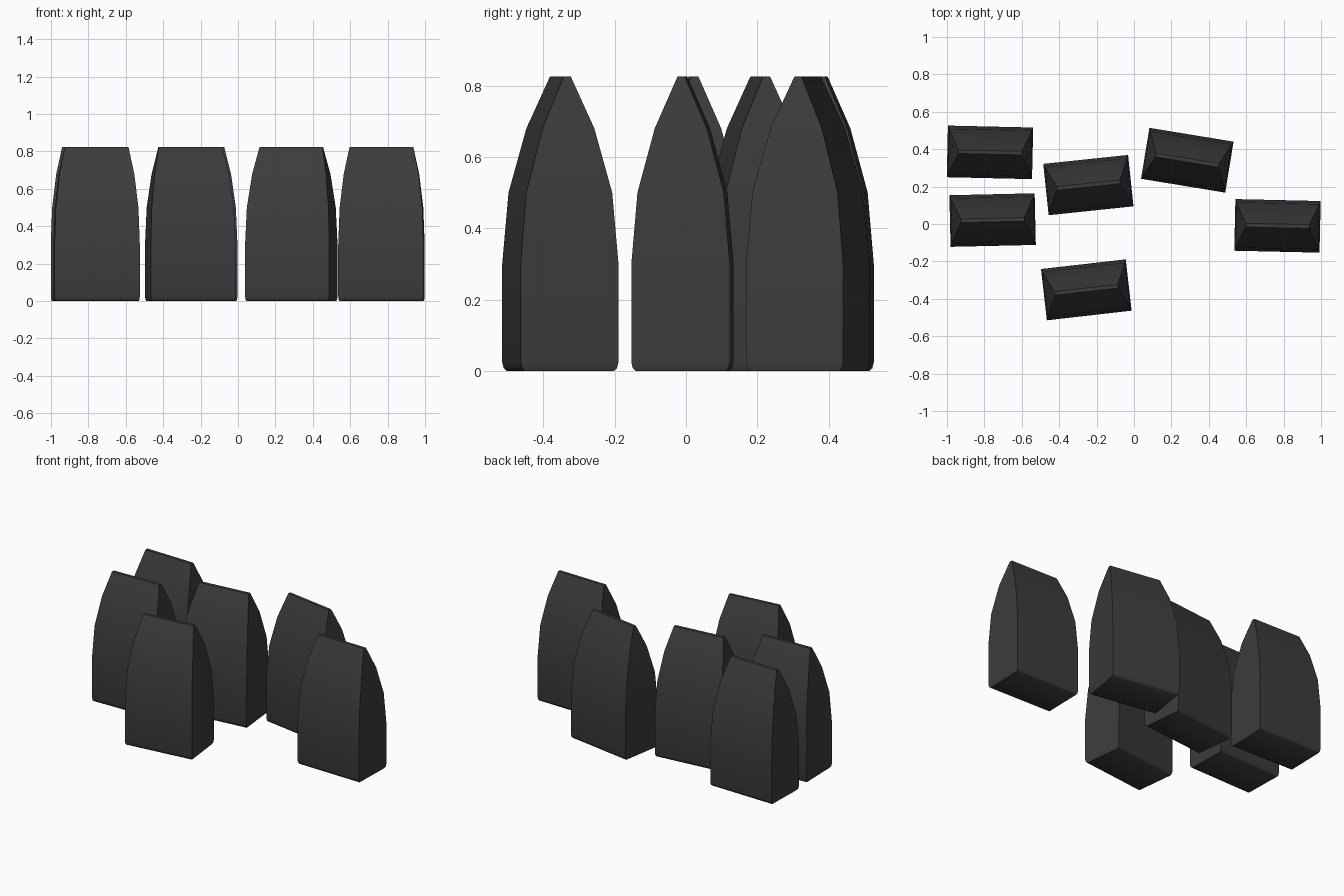
import bpy, bmesh
from math import radians

# Remove the default cube
cube = bpy.data.objects.get("Cube")
if cube:
    bpy.data.objects.remove(cube, do_unlink=True)

# Single dark stone colour
stone = bpy.data.materials.new("dark grey stone")
stone.use_nodes = True
colour = (0.045, 0.045, 0.045, 1)
stone.diffuse_color = colour
stone.node_tree.nodes["Principled BSDF"].inputs["Base Color"].default_value = colour

# Tapering cross-sections: half width, half depth, height
SECTIONS = [(0.222, 0.125, 0.0), (0.226, 0.134, 0.008), (0.228, 0.138, 0.025),
            (0.228, 0.138, 0.3), (0.221, 0.121, 0.5),
            (0.200, 0.073, 0.68), (0.170, 0.010, 0.825)]


def tapered_block(name, x, y, turn):
    bm = bmesh.new()
    rings = [[bm.verts.new((sx * w, sy * d, z))
              for sx, sy in ((-1, -1), (1, -1), (1, 1), (-1, 1))]
             for w, d, z in SECTIONS]
    for low, high in zip(rings, rings[1:]):
        for i in range(4):
            j = (i + 1) % 4
            bm.faces.new((low[i], low[j], high[j], high[i]))
    bm.faces.new(rings[0][::-1])
    bm.faces.new(rings[-1])
    mesh = bpy.data.meshes.new(name)
    bm.to_mesh(mesh)
    bm.free()
    mesh.materials.append(stone)
    obj = bpy.data.objects.new(name, mesh)
    bpy.context.collection.objects.link(obj)
    obj.location = (x, y, 0)
    obj.rotation_euler.z = radians(turn)
    # Smooth along the curved taper, crisp at the corners
    bpy.ops.object.select_all(action="DESELECT")
    obj.select_set(True)
    bpy.context.view_layer.objects.active = obj
    bpy.ops.object.shade_smooth_by_angle(angle=radians(60))


# The scattered group of blocks: x, y, turn in degrees
PLACES = {
    "back_right_block": (-0.77, 0.383, -1.3),
    "right_block": (-0.756, 0.021, 1.3),
    "centre_block": (-0.244, 0.208, 6),
    "front_block": (-0.255, -0.352, 6.5),
    "back_left_block": (0.285, 0.341, -9.3),
    "left_block": (0.767, -0.01, -1.3),
}
for name, place in PLACES.items():
    tapered_block(name, *place)
